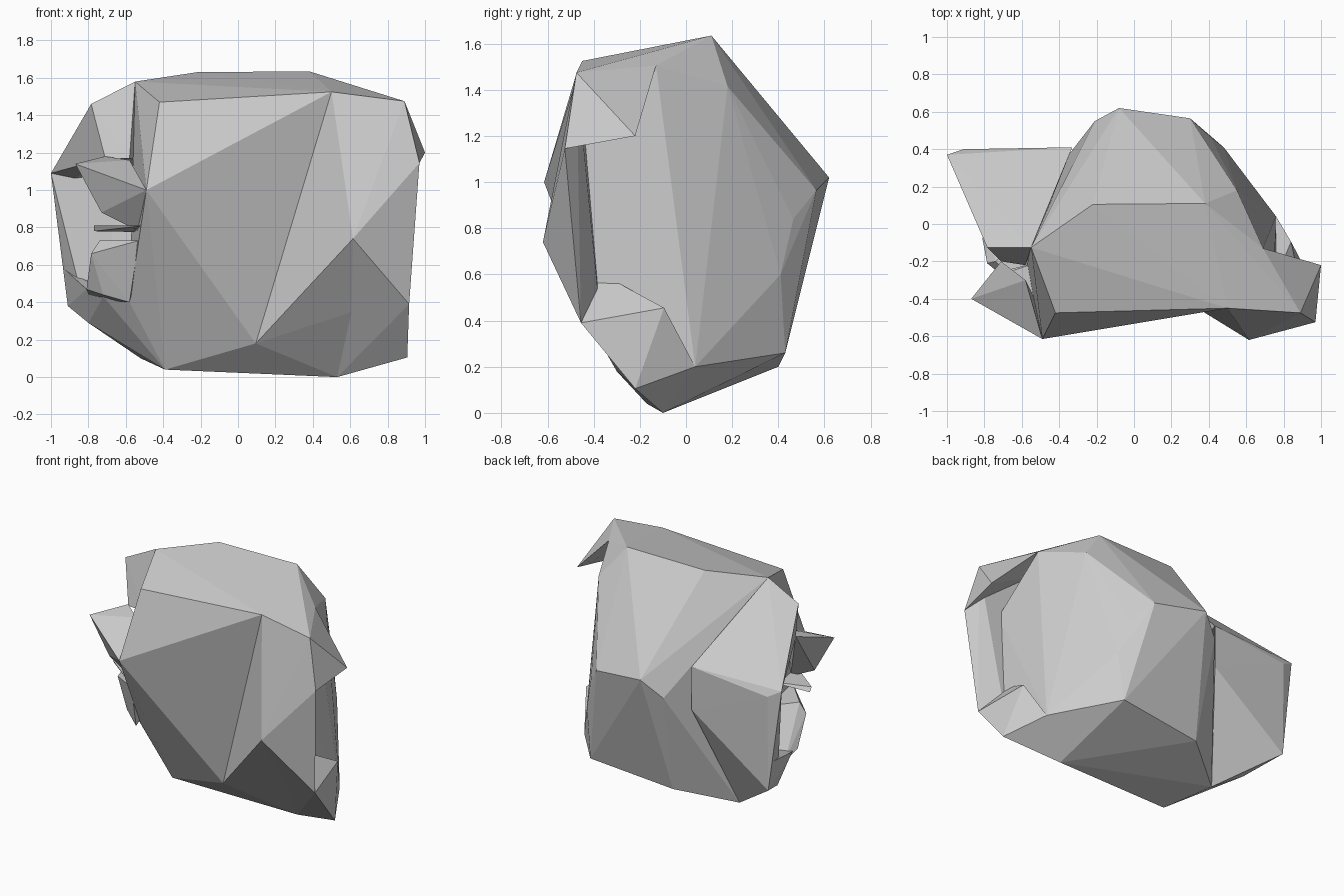
import bpy, bmesh

if "Cube" in bpy.data.objects:
    bpy.data.objects.remove(bpy.data.objects["Cube"])


def hull(name, pts):
    """Flat-faced convex chunk spanned by a few corner points."""
    bm = bmesh.new()
    for p in pts:
        bm.verts.new(p)
    res = bmesh.ops.convex_hull(bm, input=bm.verts)
    loose = {g for g in res["geom_interior"] + res["geom_unused"]
             if isinstance(g, bmesh.types.BMVert) and g.is_valid and not g.link_faces}
    bmesh.ops.delete(bm, geom=list(loose), context='VERTS')
    bmesh.ops.recalc_face_normals(bm, faces=bm.faces)
    me = bpy.data.meshes.new(name)
    bm.to_mesh(me)
    bm.free()
    ob = bpy.data.objects.new(name, me)
    bpy.context.scene.collection.objects.link(ob)
    return ob


# Corners shared between chunks
ridge_top, ridge_low = (.5, -.45, 1.525), (.095, -.3, .18)
top_r, top_l, top_side = (.38, .11, 1.635), (-.22, .105, 1.63), (-.55, -.125, 1.58)
base_r, base_back = (.53, -.1, 0), (.44, .43, .26)
back_r, base_l, base_f = (.3, .565, .965), (-.52, .15, .1), (-.39, -.17, .04)
nose_r, nose_l = (.615, -.62, .74), (-.49, -.615, 1.0)
brow, heel = (.69, -.13, 1.505), (.76, .04, .2)
cheek_hi, cheek_lo = (.97, -.525, 1.145), (.915, -.455, .39)
inner_hi, inner_mid, inner_lo = (.74, -.46, 1.155), (.755, -.43, .63), (.765, -.37, .4)
corner, foot_r = (.89, -.475, 1.475), (.905, -.22, .105)
side_l = (-.58, -.25, .4)
wing_tip, wing_back_hi, wing_back_lo = (-1.0, .37, 1.09), (-.33, .41, 1.1), (-.33, .41, .8)
wing_mid, wing_low, wing_foot = (-.92, .34, .57), (-.91, .39, .38), (-.8, .13, .29)

# Main left half of the boulder
rock = hull("boulder", [
    (-.42, -.475, 1.47), ridge_top, top_r, top_l, top_side, nose_l, ridge_low,
    base_f, base_r, base_l, (-.18, .4, .2), base_back,
    (-.08, .62, 1.02), back_r, (-.21, .55, .9), side_l])

parts = [
    # Right half with the slanted split face
    hull("right_half", [
        top_r, ridge_top, brow, (.55, .18, 1.415), (.41, .465, .84), (.48, .41, .6),
        base_back, heel, base_r, ridge_low, inner_hi, inner_mid, inner_lo,
        back_r, nose_r]),
    # Front lip, upper and lower corners standing out around the split face
    hull("right_lip", [ridge_top, corner, cheek_hi, nose_r, cheek_lo,
                       inner_hi, inner_mid, inner_lo]),
    hull("top_slab", [top_r, ridge_top, corner, brow]),
    hull("upper_corner", [ridge_top, brow, corner, (1.0, -.22, 1.2), cheek_hi]),
    hull("lower_corner", [cheek_lo, foot_r, (.84, -.095, .455),
                          base_r, heel, nose_r]),
    # Left wing: upper block, recessed lower slab and its foot
    hull("upper_wing", [top_side, (-.785, -.125, 1.46), wing_tip, (-.71, -.2, 1.17),
                        (-.58, -.22, 1.17), wing_back_hi, (-.91, .4, 1.04)]),
    hull("lower_wing", [wing_tip, wing_mid, wing_low, wing_foot, base_l, wing_back_hi,
                        wing_back_lo, (-.91, .4, 1.04), (-.56, .12, 1.17),
                        (-.56, .05, .4)]),
    hull("wing_foot", [wing_foot, wing_low, wing_mid, (-.81, -.02, .47), base_l,
                       base_f, side_l, (-.72, -.15, .43)]),
    # Broken splinters on the left
    hull("upper_splinter", [(-.87, -.4, 1.14), nose_l, (-.58, -.3, 1.16),
                            (-.71, -.2, 1.18), (-.73, -.38, .88), (-.53, -.4, .78)]),
    hull("thin_splinter", [(-.77, -.29, .81), (-.77, -.27, .78), (-.5, -.5, .81),
                           (-.5, -.3, .775), (-.5, -.2, .81)]),
    hull("lower_splinter", [(-.785, -.21, .66), (-.81, -.08, .47), (-.58, -.3, .4),
                            (-.53, -.42, .73), (-.74, -.2, .73), (-.72, -.2, .44),
                            (-.79, .03, .42), (-.5, 0, .7)]),
]

# Weld the chunks into one solid
for p in parts:
    m = rock.modifiers.new("weld", 'BOOLEAN')
    m.operation, m.solver, m.object = 'UNION', 'EXACT', p
dg = bpy.context.evaluated_depsgraph_get()
dg.update()
solid = bpy.data.meshes.new_from_object(rock.evaluated_get(dg))
rock.modifiers.clear()
rock.data = solid
for p in parts:
    bpy.data.objects.remove(p, do_unlink=True)
